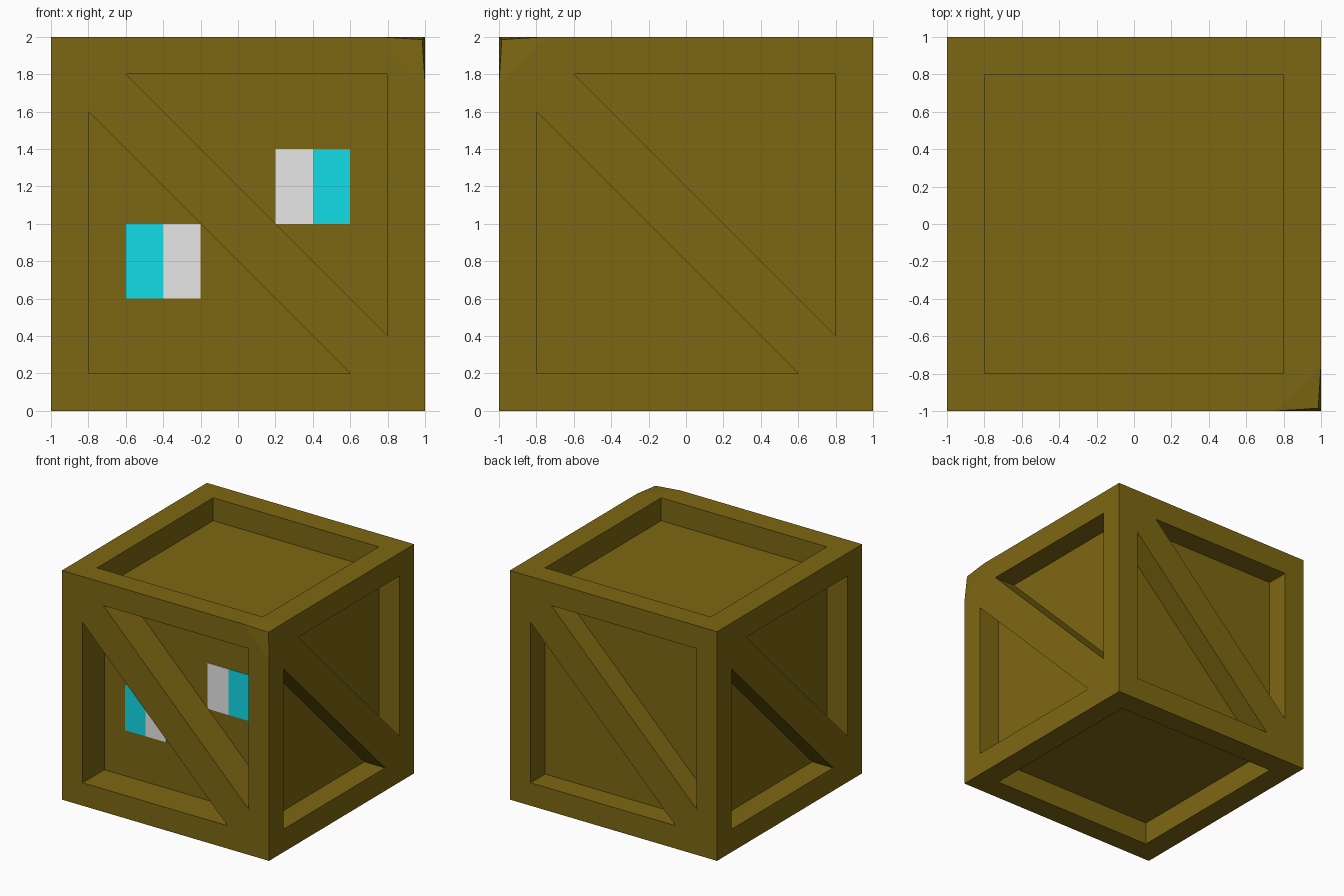
import bpy, bmesh
from math import pi
from mathutils import Matrix, Vector

cube = bpy.data.objects.get("Cube")
if cube:
    bpy.data.objects.remove(cube, do_unlink=True)


def material(name, rgb):
    mat = bpy.data.materials.new(name)
    mat.use_nodes = True
    mat.diffuse_color = (*rgb, 1)
    mat.node_tree.nodes["Principled BSDF"].inputs["Base Color"].default_value = (*rgb, 1)
    return mat


brown = material("brown wood", (0.204, 0.136, 0.006))
white = material("pale grey", (0.8, 0.8, 0.8))
cyan = material("cyan", (0.006, 0.74, 0.83))


def add_object(name, bm, mat, location):
    mesh = bpy.data.meshes.new(name)
    bm.to_mesh(mesh)
    bm.free()
    mesh.materials.append(mat)
    obj = bpy.data.objects.new(name, mesh)
    obj.location = location
    bpy.context.collection.objects.link(obj)


def polygon(bm, matrix, points):
    """Add one face; points are (across, up, out) on a side of the crate."""
    bm.faces.new([bm.verts.new(matrix @ Vector(p)) for p in points])


def pocket(bm, matrix, outline, depth):
    """Walls and floor sunk below a counter-clockwise outline."""
    floor = 1 - depth
    polygon(bm, matrix, [(u, v, floor) for u, v in outline])
    for (a, b), (c, d) in zip(outline, outline[1:] + outline[:1]):
        polygon(bm, matrix, [(a, b, 1), (c, d, 1), (c, d, floor), (a, b, floor)])


def braced_side(bm, matrix, depth):
    """Square rim with a diagonal brace and two triangular pockets."""
    rim = lambda pts: polygon(bm, matrix, [(u, v, 1) for u, v in pts])
    for s in (1, -1):
        inner = [(-.6 * s, .8 * s), (.8 * s, -.6 * s), (.8 * s, .8 * s)]
        pocket(bm, matrix, inner, depth)
        rim([(-s, s), inner[0], inner[2], (s, s)])
        rim([(s, s), inner[2], inner[1], (s, -s)])
    rim([(-1, 1), (-.8, .6), (.6, -.8), (1, -1), (.8, -.6), (-.6, .8)])


def open_side(bm, matrix, depth):
    """Square rim around one square pocket."""
    corners = [(-1, -1), (1, -1), (1, 1), (-1, 1)]
    pocket(bm, matrix, [(.8 * u, .8 * v) for u, v in corners], depth)
    for (a, b), (c, d) in zip(corners, corners[1:] + corners[:1]):
        polygon(bm, matrix, [(a, b, 1), (c, d, 1), (.8 * c, .8 * d, 1), (.8 * a, .8 * b, 1)])


# Crate: four braced sides (the front is deeper), open top and bottom
bm = bmesh.new()
upright = Matrix.Rotation(pi / 2, 3, 'X')
for k in range(4):
    braced_side(bm, Matrix.Rotation(k * pi / 2, 3, 'Z') @ upright, .2 if k else .3)
for angle in (0, pi):
    open_side(bm, Matrix.Rotation(angle, 3, 'X'), .2)
shell = [v for v in bm.verts if max(map(abs, v.co)) > .99]
bmesh.ops.remove_doubles(bm, verts=shell, dist=.001)

# Slightly dented top front corner
corner = Vector((1, -1, 1))
bmesh.ops.bisect_plane(bm, geom=bm.verts[:] + bm.edges[:] + bm.faces[:],
                       plane_co=(.75, -1, 1), plane_no=corner.normalized())
for v in bm.verts:
    if (v.co - corner).length < .01:
        v.co *= .985
add_object("crate", bm, brown, (0, 0, 1))

# Eye plates on the sunken front panel
for side, sign, height in (("right", -1, .8), ("left", 1, 1.2)):
    for part, x, mat in (("white", .3, white), ("iris", .5, cyan)):
        bm = bmesh.new()
        bmesh.ops.create_cube(bm, size=1)
        bmesh.ops.scale(bm, vec=(.2, .004, .4), verts=bm.verts)
        add_object(f"{side}_eye_{part}", bm, mat, (sign * x, -.702, height))
